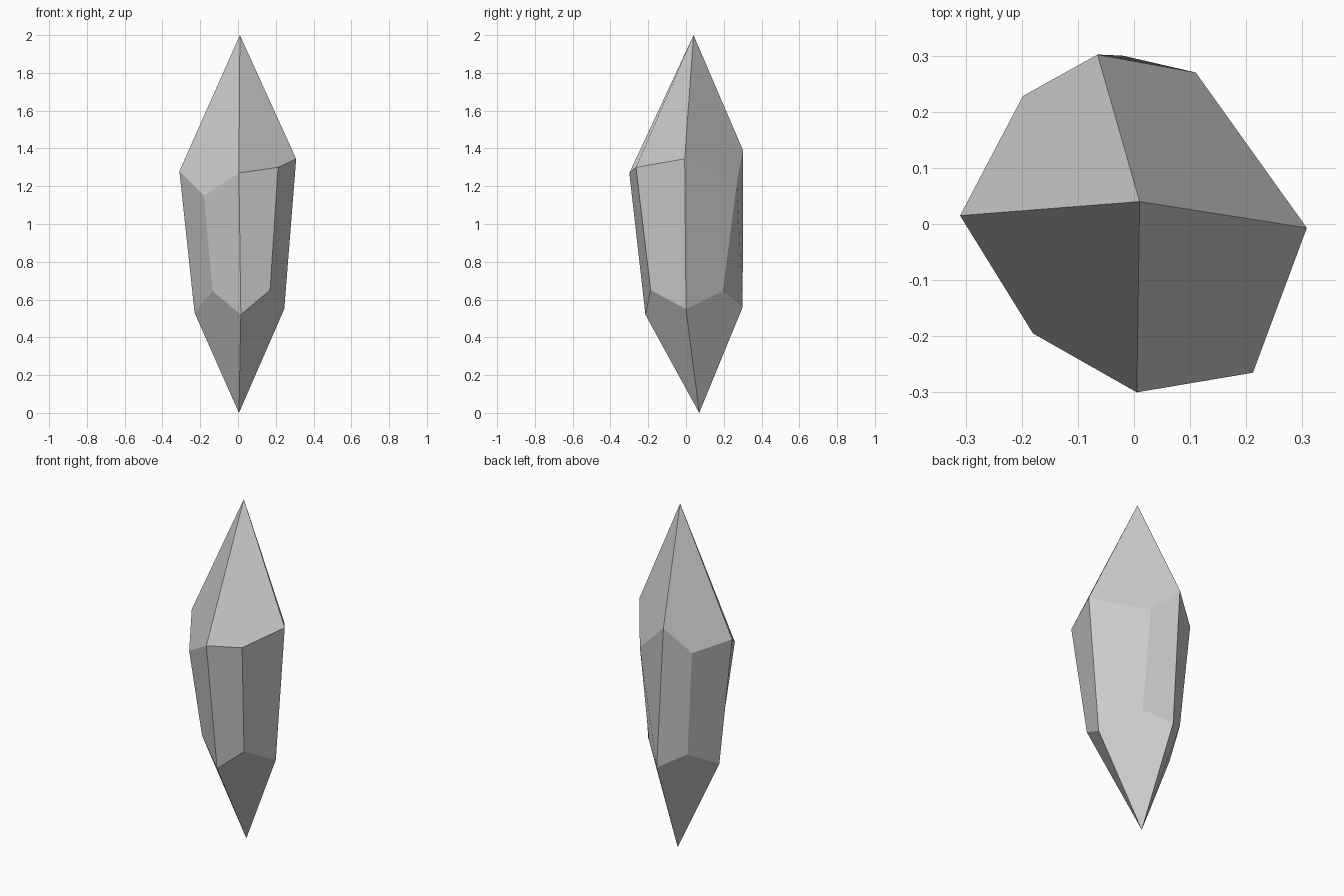
import bpy

# Crystal: two eight-sided rings, each closed by a four-facet point
top_tip = (0.01, 0.04, 2.0)
bottom_tip = (0.005, 0.07, 0.0)
upper = [(-0.31, 0.015, 1.28), (-0.18, -0.195, 1.15), (0.005, -0.30, 1.27),
         (0.212, -0.265, 1.30), (0.308, -0.007, 1.345), (0.11, 0.27, 1.22),
         (-0.065, 0.302, 1.39), (-0.198, 0.228, 1.25)]
lower = [(-0.23, 0.02, 0.53), (-0.135, -0.14, 0.645), (0.015, -0.215, 0.52),
         (0.17, -0.187, 0.65), (0.245, 0.0, 0.55), (0.103, 0.195, 0.645),
         (-0.02, 0.30, 0.56), (-0.15, 0.20, 0.635)]
n = len(upper)
verts = upper + lower + [top_tip, bottom_tip]
TOP, BOTTOM = 2 * n, 2 * n + 1

# Eight side facets
faces = [(i, n + i, n + (i + 1) % n, (i + 1) % n) for i in range(n)]

# Each point facet spans two ring edges
for i in range(0, n, 2):
    j, k = i + 1, (i + 2) % n
    faces.append((TOP, i, j, k))
    faces.append((BOTTOM, n + k, n + j, n + i))

mesh = bpy.data.meshes.new("crystal")
mesh.from_pydata(verts, [], faces)
mesh.validate()
mesh.update()
bpy.context.collection.objects.link(bpy.data.objects.new("crystal", mesh))
